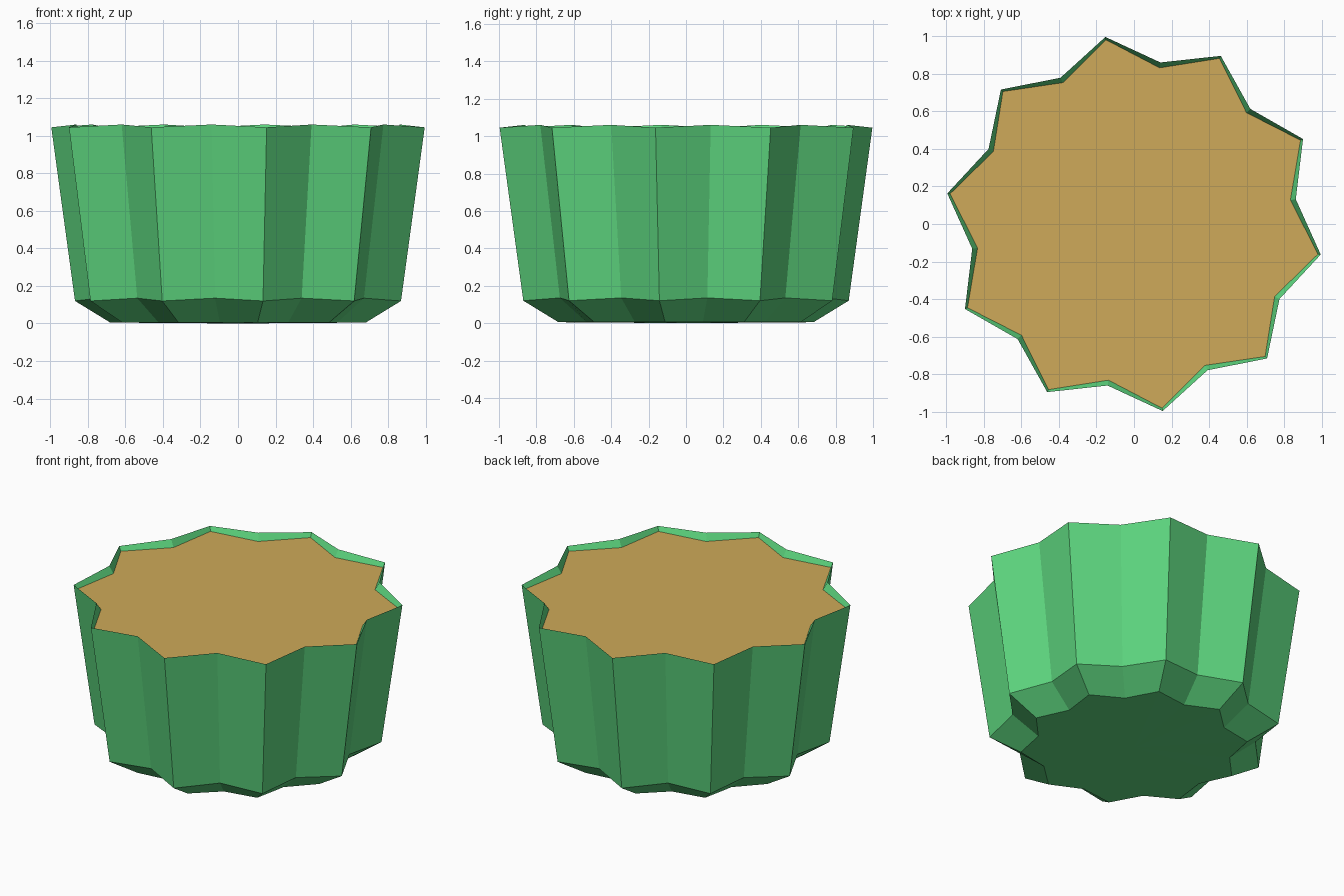
import bpy, bmesh
from math import cos, sin, radians

cube = bpy.data.objects.get("Cube")
if cube:
    bpy.data.objects.remove(cube)

POINTS = 10
PHASE = radians(-9.3)


def material(name, colour):
    mat = bpy.data.materials.new(name)
    mat.use_nodes = True
    mat.diffuse_color = (*colour, 1)
    bsdf = mat.node_tree.nodes["Principled BSDF"]
    bsdf.inputs["Base Color"].default_value = (*colour, 1)
    bsdf.inputs["Roughness"].default_value = 0.9
    return mat


def star_ring(bm, tip, valley, z_tip, z_valley):
    """Closed ring of alternating ridge and groove points."""
    ring = []
    for i in range(POINTS * 2):
        a = PHASE + radians(180 / POINTS) * i
        r, z = (valley, z_valley) if i % 2 else (tip, z_tip)
        ring.append(bm.verts.new((r * cos(a), r * sin(a), z)))
    return ring


def bridge(bm, lower, upper):
    n = len(lower)
    for i in range(n):
        j = (i + 1) % n
        bm.faces.new((lower[i], lower[j], upper[j], upper[i]))


def finish(bm, name, mat):
    mesh = bpy.data.meshes.new(name)
    bm.to_mesh(mesh)
    bm.free()
    mesh.materials.append(mat)
    obj = bpy.data.objects.new(name, mesh)
    bpy.context.collection.objects.link(obj)
    return obj


green = material("pot green", (0.11, 0.67, 0.21))
sand = material("sandy soil", (0.62, 0.40, 0.10))

# Fluted pot: foot, belly, rim, then the thin lip turned down to the soil
bm = bmesh.new()
profile = [
    (0.69, 0.595, 0.005, 0.005),
    (0.88, 0.755, 0.12, 0.135),
    (1.008, 0.872, 1.045, 1.06),
    (0.993, 0.843, 1.015, 1.015),
]
rings = [star_ring(bm, *p) for p in profile]
for lower, upper in zip(rings, rings[1:]):
    bridge(bm, lower, upper)

# Underside as a fan around the centre
centre = bm.verts.new((0, 0, 0))
foot = rings[0]
for i in range(len(foot)):
    bm.faces.new((centre, foot[(i + 1) % len(foot)], foot[i]))
finish(bm, "fluted_pot", green)

# Flat soil surface following the inner lip
bm = bmesh.new()
bm.faces.new(star_ring(bm, *profile[-1]))
finish(bm, "soil", sand)
